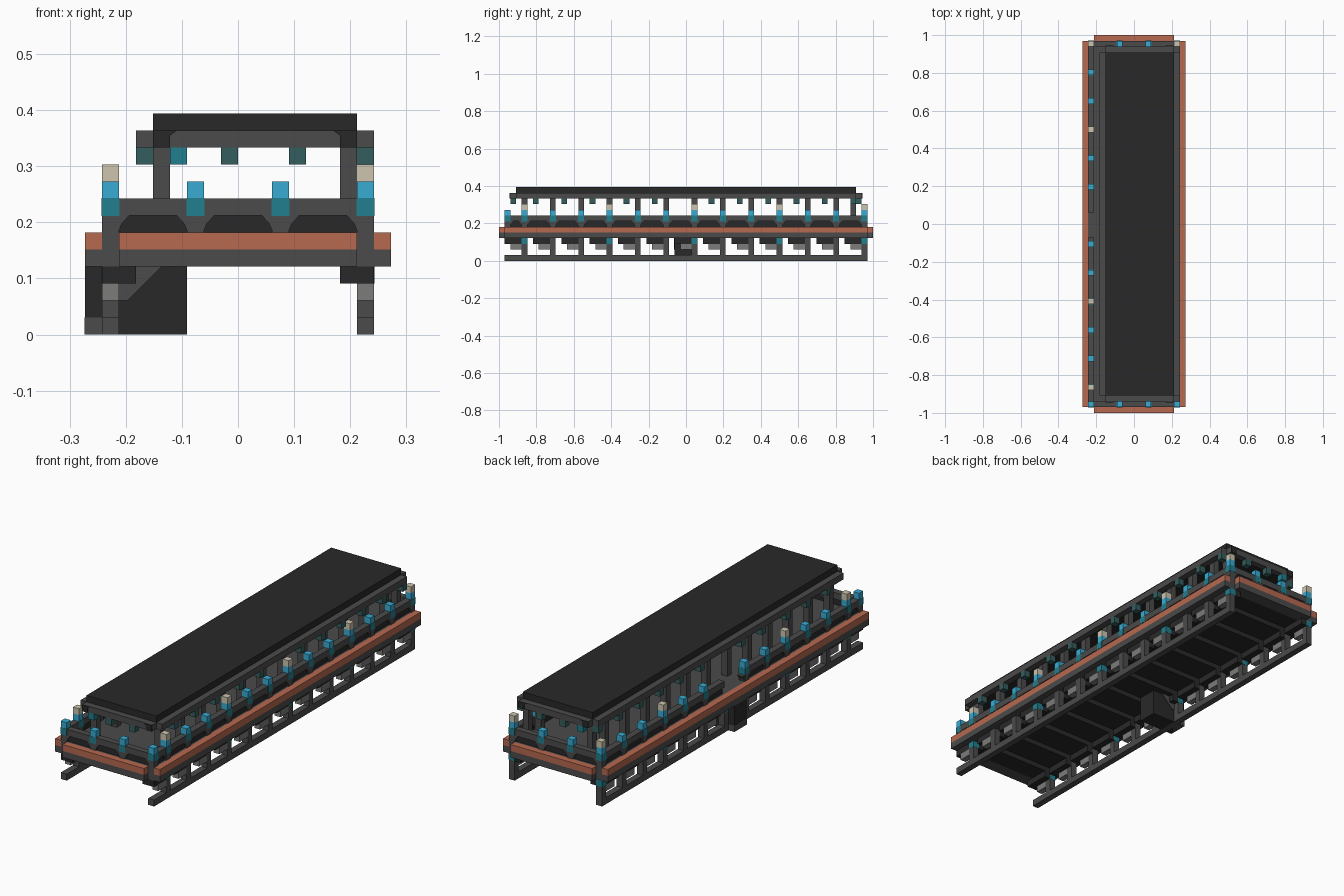
import bpy, bmesh
from mathutils import Vector

cube = bpy.data.objects.get("Cube")
if cube:
    bpy.data.objects.remove(cube, do_unlink=True)

V = 2 / 66          # one building block
NX, NY = 18, 66     # footprint in blocks


def material(name, rgb):
    m = bpy.data.materials.new(name)
    m.use_nodes = True
    m.diffuse_color = (*rgb, 1)
    m.node_tree.nodes["Principled BSDF"].inputs["Base Color"].default_value = (*rgb, 1)
    return m


GREY = material("iron grey", (.07, .07, .07))
DARK = material("charcoal", (.022, .022, .022))
ORANGE = material("copper orange", (.47, .14, .08))
BLUE = material("lamp blue", (.04, .41, .65))
TEAL = material("lamp teal", (.015, .21, .27))
PATINA = material("dark teal", (.036, .11, .11))
CREAM = material("cream", (.62, .56, .43))
PALE = material("pale grey", (.2, .2, .195))


def prism(bm, outline, axis, a, b):
    """Extrude a 2D outline (in blocks) along an axis: 0 x, 1 y, 2 z."""
    def place(p, d):
        c = list(p)
        c.insert(axis, d)
        return Vector((c[0] - NX / 2, c[1] - NY / 2, c[2])) * V
    lo = [bm.verts.new(place(p, a)) for p in outline]
    hi = [bm.verts.new(place(p, b)) for p in outline]
    bm.faces.new(lo)
    bm.faces.new(hi)
    for k in range(len(lo)):
        n = (k + 1) % len(lo)
        bm.faces.new((lo[k], lo[n], hi[n], hi[k]))


def part(name, mat, boxes=(), prisms=(), grow=0.0):
    bm = bmesh.new()
    for x0, x1, y0, y1, z0, z1 in boxes:
        x0, y0, x1, y1 = x0 - grow, y0 - grow, x1 + grow, y1 + grow
        prism(bm, [(x0, y0), (x1, y0), (x1, y1), (x0, y1)], 2, z0, z1)
    for p in prisms:
        prism(bm, *p)
    bmesh.ops.recalc_face_normals(bm, faces=bm.faces)
    mesh = bpy.data.meshes.new(name)
    bm.to_mesh(mesh)
    bm.free()
    mesh.materials.append(mat)
    bpy.context.collection.objects.link(bpy.data.objects.new(name, mesh))


def notched_ring(x0, x1, y0, y1, z0, z1):
    """Four beams round a rectangle, leaving the corner blocks open."""
    return [(x0, x0 + 1, y0 + 1, y1 - 1, z0, z1), (x1 - 1, x1, y0 + 1, y1 - 1, z0, z1),
            (x0 + 1, x1 - 1, y0, y0 + 1, z0, z1), (x0 + 1, x1 - 1, y1 - 1, y1, z0, z1)]


SIDES = (1, 16)                 # columns of the side railings
ENDS = (1, 64)                  # rows of the end railings
BAYS = list(range(4, 65, 5))    # rows of the side posts
TALL = BAYS[::3]                # rows with cream-topped lamps
GATE = (30, 35)                 # boarding gap in one railing


def blocked(x, y):
    return x == 1 and GATE[0] <= y < GATE[1]


# Deck, edging and ribs under the floor
part("deck_floor", GREY, [(1, 17, 1, 65, 5, 6)])


def edging(z0, z1):
    return [(0, 1, 1, 65, z0, z1), (17, 18, 1, 65, z0, z1),
            (2, 16, 0, 1, z0, z1), (2, 16, 65, 66, z0, z1)]


part("deck_edging", ORANGE, edging(5, 6))
frame = [(x, x + 1, 1, 65, 4, 5) for x in SIDES] + [(2, 16, y, y + 1, 4, 5) for y in ENDS]
part("deck_sill", GREY, edging(4, 5) + frame)
part("floor_ribs", DARK, [(2, 16, max(y - 3, 2), min(y + 1, 64), 4, 5) for y in BAYS])

# Railings with small gussets that round the openings
rails = [(16, 17, 1, 65, 7, 8), (1, 2, 1, GATE[0], 7, 8), (1, 2, GATE[1], 65, 7, 8)]
rails += [(2, 16, y, y + 1, 7, 8) for y in ENDS]
side_posts = [(x, y) for x in SIDES for y in [1] + BAYS if not blocked(x, y)]
end_posts = [(x, y) for y in ENDS for x in (6, 11)]
stubs = [(x, x + 1, y, y + 1, 6, 7) for x, y in side_posts + end_posts]
gussets = []


def gusset(edge, s, axis, d):
    tri = [(edge, 6.1), (edge + s * .15, 6.5), (edge + s * .6, 7), (edge, 7)]
    gussets.append((tri, axis, d + .02, d + .98))


for x, y in side_posts:
    if y > 1:
        gusset(y, -1, 0, x)
    if y < 64:
        gusset(y + 1, 1, 0, x)
for y in ENDS:
    for x in (6, 11, 16):
        gusset(x, -1, 1, y)
    for x in (1, 6, 11):
        gusset(x + 1, 1, 1, y)
part("railing", GREY, rails + stubs, gussets)
part("railing_backing", DARK,
     [(16.2, 16.7, 2, 64, 6, 7), (1.3, 1.8, 2, GATE[0], 6, 7), (1.3, 1.8, GATE[1], 64, 6, 7)]
     + [(2, 16, y + .3, y + .7, 6, 7) for y in ENDS])

# Railing lamps
lamps = side_posts + end_posts
tall = [(x, y) for x, y in side_posts if y in TALL]
part("lamp_bases", TEAL, [(x, x + 1, y, y + 1, 6.98, 8.02) for x, y in lamps], grow=.03)
part("lamp_heads", BLUE, [(x, x + 1, y, y + 1, 8.02, 9) for x, y in lamps])
part("lamp_caps", CREAM, [(x, x + 1, y, y + 1, 9, 10) for x, y in tall])

# Roof slab, beam, posts and hanging lamps
part("roof", DARK, [(4, 16, 3, 63, 11.6, 13)])
part("roof_beam", GREY, notched_ring(3, 17, 2, 64, 11, 12))
trims = []
for y0, y1 in ((1.85, 2), (64, 64.15)):
    for x, s in ((4, 1), (16, -1)):
        trims.append(([(x, 11), (x + s, 11), (x + s, 11.7), (x + s * 1.4, 12), (x, 12)],
                      1, y0, y1))
part("roof_corner_trim", DARK, (), trims)
part("roof_posts", GREY, [(x, x + 1, y, y + 1, 6, 11.6) for x in (4, 15)
                          for y in BAYS[:-1] + [62]])
hang_rows = [6, 11, 16, 22, 27, 37, 42, 47, 52, 57, 62]
hang = [(x, y) for x in (3, 16) for y in hang_rows]
hang += [(x, y) for x in (8, 12) for y in (2, 63)]
part("hanging_lamps", PATINA, [(x, x + 1, y, y + 1, 10, 11) for x, y in hang])
part("end_hanging_lamps", TEAL, [(5, 6, y, y + 1, 10, 11) for y in (2, 63)])

# Undercarriage: ground rails, legs, blocks beside the legs
part("ground_rails", GREY, [(x, x + 1, 1, 65, 0, 1) for x in SIDES])
part("legs", GREY, [(x, x + 1, y, y + 1, 1, 4) for x in SIDES for y in BAYS])
part("leg_lamps", TEAL, [(x, x + 1, y, y + 1, 3, 4) for x in SIDES for y in TALL], grow=.03)
part("under_blocks", DARK, [(x, x + 1, y - 3, y + 1, 3, 4) for x in (2, 15) for y in BAYS]
     + [(x, x + 1, y - 3, y, 3, 4) for x in SIDES for y in BAYS])
part("under_boxes", PALE, [(x, x + 1, y - 2, y, 2, 3) for x in SIDES for y in BAYS])

# Boarding steps below the gate
part("boarding_box", DARK, [(0, 6, 31, 34, 0, 4)])
part("boarding_step", GREY, [(0, 1, 31, 34, 0, 1)], grow=.03)
brace = [(2, 2), (2.5, 2), (4.5, 4), (2, 4)]
part("boarding_brace", GREY, (), [(brace, 1, 30.85, 31), (brace, 1, 34, 34.15)])
